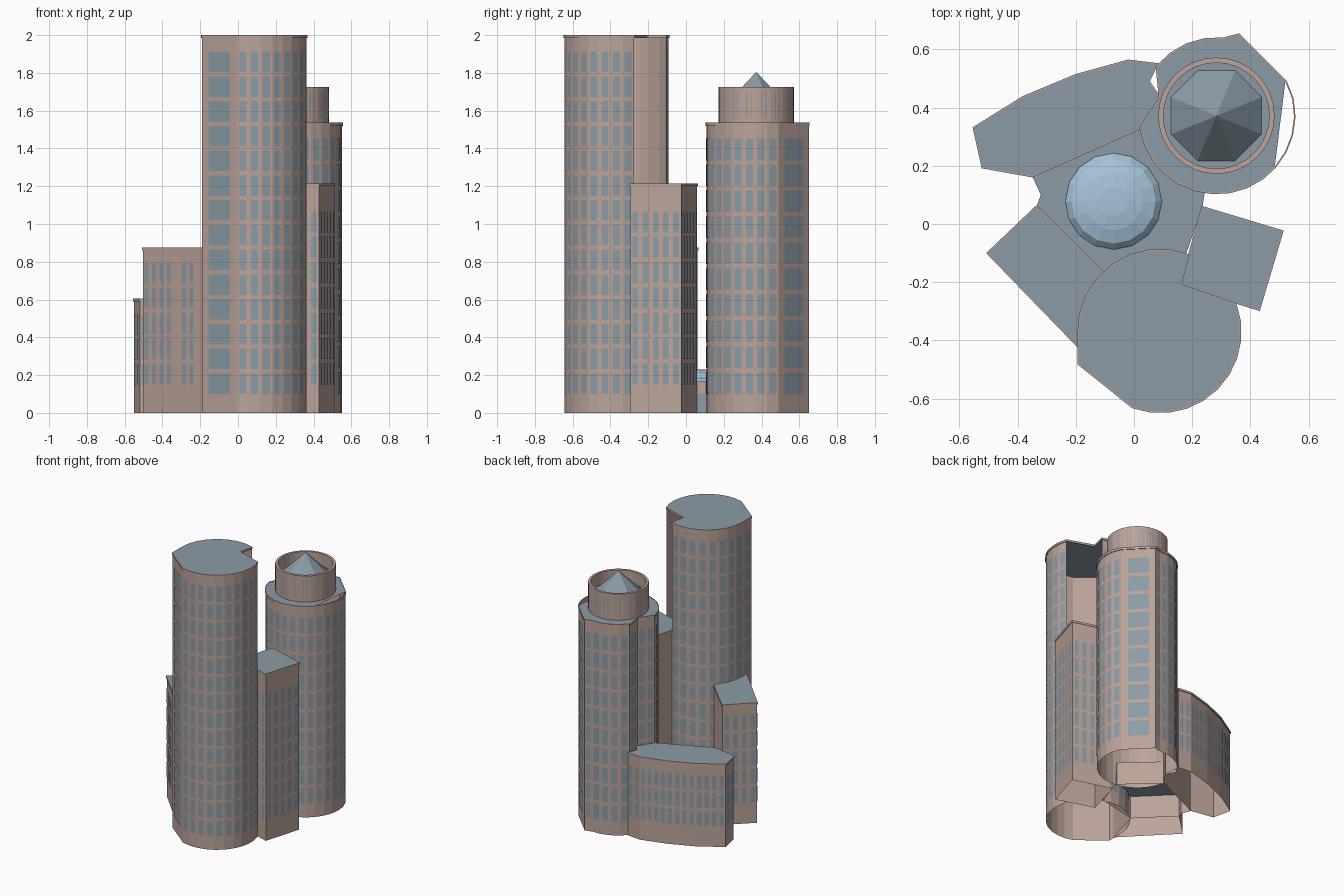
import bpy, bmesh
from math import sin, cos, radians, pi
from mathutils import Vector

cube = bpy.data.objects.get("Cube")
if cube:
    bpy.data.objects.remove(cube)


def material(name, rgb):
    m = bpy.data.materials.new(name)
    m.use_nodes = True
    m.diffuse_color = (*rgb, 1)
    m.node_tree.nodes["Principled BSDF"].inputs["Base Color"].default_value = (*rgb, 1)
    return m


STONE = material("pink stone", (0.50, 0.37, 0.32))
SLATE = material("blue grey", (0.26, 0.33, 0.38))
GLASS = material("pale blue glass", (0.38, 0.55, 0.70))


def add_object(name, bm, mats):
    mesh = bpy.data.meshes.new(name)
    bm.to_mesh(mesh)
    bm.free()
    for m in mats:
        mesh.materials.append(m)
    ob = bpy.data.objects.new(name, mesh)
    bpy.context.collection.objects.link(ob)
    return ob


def arc(c, r, a0, a1, n):
    """Points on a circle, both ends included, angles in degrees."""
    angles = [radians(a0 + (a1 - a0) * i / n) for i in range(n + 1)]
    return [(c[0] + r * cos(a), c[1] + r * sin(a)) for a in angles]


def line(a, b, n):
    """Evenly spaced points from a up to, but not including, b."""
    return [tuple(Vector(a).lerp(Vector(b), i / n)) for i in range(n)]


def segments(path, closed):
    return list(zip(path, path[1:] + path[:1] if closed else path[1:]))


def strip(bm, path, z0, z1, closed):
    for a, b in segments(path, closed):
        bm.faces.new([bm.verts.new((*p, z)) for p, z in ((a, z0), (b, z0), (b, z1), (a, z1))])
    bmesh.ops.remove_doubles(bm, verts=bm.verts, dist=1e-5)


def shell(name, path, height, closed=True, roof=None, trim=True):
    """Open-bottomed walls with a flat roof and a thin cornice."""
    bm = bmesh.new()
    strip(bm, path, 0, height, closed)
    top = bm.faces.new([bm.verts.new((*p, height)) for p in (roof or path)])
    top.material_index = 1
    add_object(name, bm, [STONE, SLATE])
    if trim:
        bm = bmesh.new()
        strip(bm, roof or path, height - 0.015, height, True)
        ob = add_object(name + "_cornice", bm, [STONE])
        mod = ob.modifiers.new("thickness", 'SOLIDIFY')
        mod.thickness, mod.offset = 0.005, 1


def windows(name, path, z0, z1, rows, closed=True, skip=(), fill=0.62, arched=False):
    """One column of thin window plates on each wall segment."""
    bm = bmesh.new()
    pitch = (z1 - z0) / rows
    for i, (a, b) in enumerate(segments(path, closed)):
        a, b = Vector(a), Vector(b)
        d = b - a
        if i in skip or d.length < 0.03:
            continue
        out = Vector((d.y, -d.x)).normalized() * 0.003
        left, right = a + d * (1 - fill) / 2 + out, b - d * (1 - fill) / 2 + out
        for row in range(rows):
            lo = z0 + row * pitch
            hi = lo + pitch * 0.83
            pts = [(left, lo), (right, lo), (right, hi), (left, hi)]
            if arched and row == rows - 1:
                mid = (left + right) / 2
                half = (right - left) / 2
                pts = pts[:2] + [(mid + half * cos(t * pi / 6), hi - 0.02 + 0.02 * sin(t * pi / 6))
                                 for t in range(7)]
            bm.faces.new([bm.verts.new((*p, z)) for p, z in pts])
    add_object(name, bm, [SLATE])


def lathe(name, c, profile, sides, mats, turn=0.0):
    """Revolve (radius, height) points around a vertical axis."""
    bm = bmesh.new()
    rings = []
    for r, z in profile:
        ring = [(c[0] + r * cos(2 * pi * i / sides + turn),
                 c[1] + r * sin(2 * pi * i / sides + turn), z) for i in range(sides)]
        rings.append([bm.verts.new(p) for p in ring])
    for low, high in zip(rings, rings[1:]):
        for i in range(sides):
            j = (i + 1) % sides
            bm.faces.new((low[i], low[j], high[j], high[i]))
    bmesh.ops.remove_doubles(bm, verts=bm.verts, dist=1e-5)
    return add_object(name, bm, mats)


# Tall tower: round with one flat face and an open recess at the back right
tall_c = (0.09, -0.37)
tall = arc(tall_c, 0.28, 70, 182, 8) + [(-0.19, -0.48)] + arc(tall_c, 0.275, 250, 380, 10)
shell("tall_tower", tall, 2.0, closed=False, roof=tall + [(0.16, -0.21)])
windows("tall_tower_windows", tall, 0.1, 1.935, 14, closed=False)

# Round tower: round with a flat corner and a small side notch
round_c = (0.285, 0.372)
corner = [(0.52, 0.49), (0.36, 0.65)]
back = arc(round_c, 0.265, 85, 141, 4)
notch = [(0.09, 0.43), (0.055, 0.38)]
front = arc(round_c, 0.265, 189, 318.6, 10)
side = arc(round_c, 0.265, 318.6, 386, 5)[1:-1]
round_path = corner + back + notch + front + side
shell("round_tower", round_path, 1.535, roof=corner + back + notch + front, trim=False)
windows("round_tower_windows", round_path, 0.1, 1.475, 10)
bm = bmesh.new()
strip(bm, round_path, 1.52, 1.537, True)
rim = add_object("round_tower_cornice", bm, [STONE])
rim_mod = rim.modifiers.new("thickness", 'SOLIDIFY')
rim_mod.thickness, rim_mod.offset = 0.005, 1

# Crown of the round tower: drum with a raised rim, inner roof and pointed cap
crown_c = (0.283, 0.372)
lathe("crown_drum", crown_c, [(0.2, 1.535), (0.2, 1.725), (0.182, 1.725), (0.182, 1.63)], 32, [STONE])
lathe("crown_roof", crown_c, [(0.182, 1.635), (0, 1.635)], 32, [SLATE])
lathe("crown_cap", crown_c, [(0.168, 1.64), (0, 1.805)], 8, [SLATE], pi / 8)
windows("crown_windows", arc(crown_c, 0.2, 0, 360, 16), 1.56, 1.73, 1, closed=False, fill=0.38)

# Right block
mid = [(0.16, -0.21), (0.43, -0.295), (0.51, -0.025), (0.235, 0.058)]
shell("right_block", mid, 1.215)
mid_cols = [p for a, b in segments(mid, True) for p in line(a, b, 5)]
windows("right_block_windows", mid_cols, 0.15, 1.09, 7, skip=range(15, 20), fill=0.55, arched=True)

# Left block
left = [(-0.335, 0.06), (-0.503, -0.1), (-0.185, -0.43), (-0.11, -0.165)]
shell("left_block", left, 0.875)
left_cols = line(left[0], left[1], 4) + line(left[1], left[2], 8) + [left[2]]
windows("left_block_windows", left_cols, 0.15, 0.82, 5, closed=False, skip=(8, 11), fill=0.55, arched=True)

# Curved low wing
bow = [(0.08, 0.55), (-0.02, 0.56), (-0.2, 0.51), (-0.38, 0.435), (-0.55, 0.33)]
inner = [(-0.52, 0.195), (-0.35, 0.165), (0.02, 0.33), (0.09, 0.43), (0.05, 0.49)]
shell("curved_wing", bow + inner, 0.605)
bow_cols = [p for a, b in segments(bow, False) for p in line(a, b, 2 if a[0] > 0 else 4)]
bow_cols += line(bow[-1], inner[0], 2) + line(inner[0], inner[1], 3) + line(inner[1], inner[2], 7) + [inner[2]]
windows("curved_wing_windows", bow_cols, 0.15, 0.545, 3, closed=False, arched=True)

# Podium joining the buildings, its street glazing and the skylight dome
podium = [(-0.35, 0.165), (-0.32, 0.1), (-0.335, 0.06), (-0.11, -0.165),
          (0.18, -0.1), (0.235, 0.058), (0.245, 0.12), (0.02, 0.33)]
shell("podium", podium, 0.165, trim=False)
windows("podium_glazing", podium, 0, 0.12, 1, skip=(2, 3, 4, 6, 7), fill=0.98)
dome = lathe("skylight_dome", (-0.07, 0.078),
             [(0.166, 0.165), (0.166, 0.185), (0.145, 0.207), (0.1, 0.222), (0.05, 0.23), (0, 0.231)],
             16, [GLASS])
